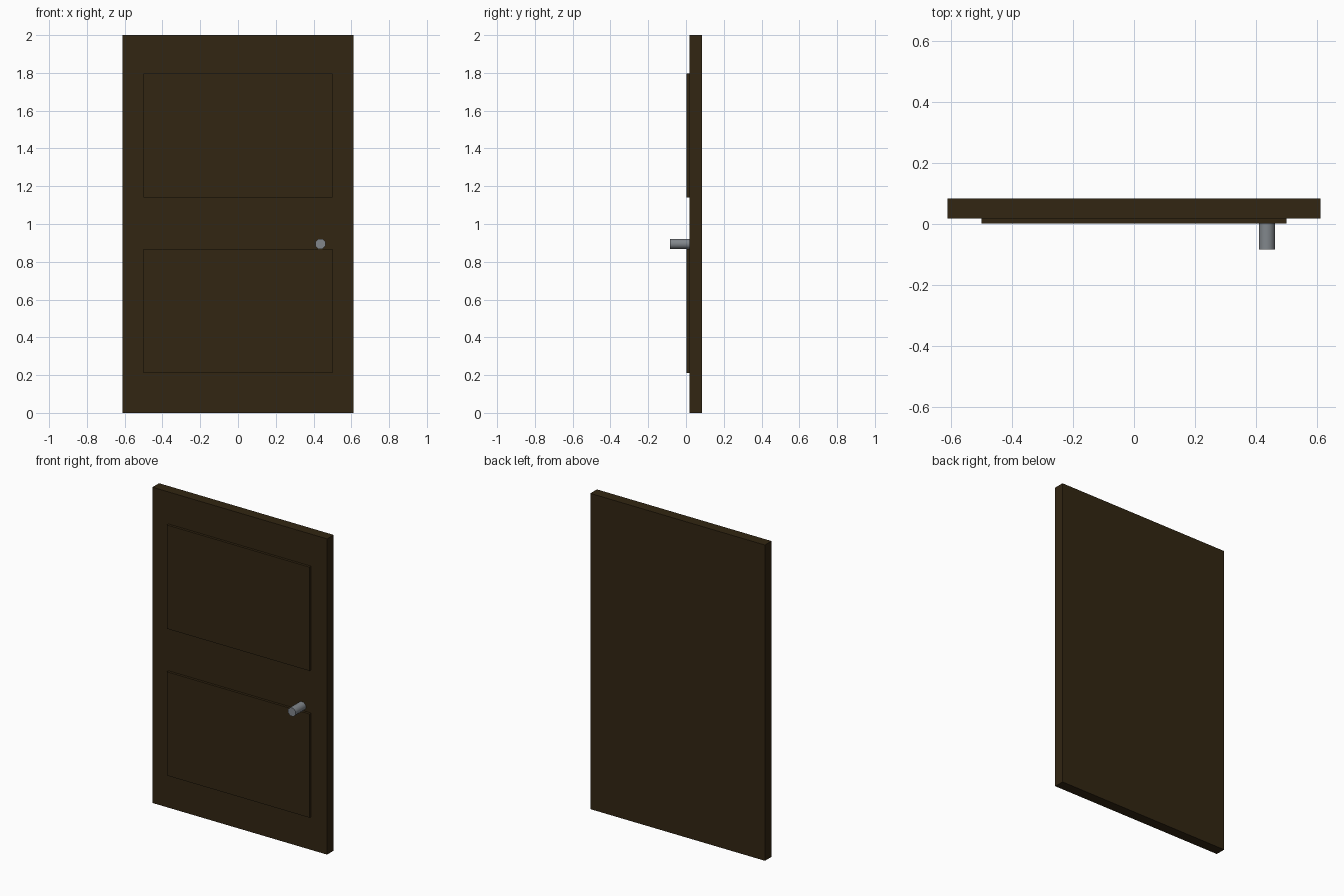
import bpy, math

if "Cube" in bpy.data.objects:
    bpy.data.objects.remove(bpy.data.objects["Cube"])


def material(name, rgb):
    m = bpy.data.materials.new(name)
    m.diffuse_color = (*rgb, 1.0)
    m.use_nodes = True
    m.node_tree.nodes["Principled BSDF"].inputs["Base Color"].default_value = m.diffuse_color
    return m


wood = material("dark_wood", (0.032, 0.019, 0.006))
metal = material("grey_metal", (0.22, 0.24, 0.26))


def box(name, x0, x1, y0, y1, z0, z1, mat):
    bpy.ops.mesh.primitive_cube_add(
        size=1, location=((x0 + x1) / 2, (y0 + y1) / 2, (z0 + z1) / 2))
    ob = bpy.context.object
    ob.name = name
    ob.scale = (x1 - x0, y1 - y0, z1 - z0)
    bpy.ops.object.transform_apply(location=False, rotation=False, scale=True)
    ob.data.materials.append(mat)
    return ob


# Door slab
box("door_slab", -0.612, 0.612, 0.018, 0.084, 0.0, 2.0, wood)

# Two raised panels on the front
for name, z0 in (("lower_panel", 0.21), ("upper_panel", 1.14)):
    box(name, -0.5, 0.5, 0.002, 0.02, z0, z0 + 0.657, wood)

# Eight-sided door knob
bpy.ops.mesh.primitive_cylinder_add(
    vertices=8, radius=0.0285, depth=0.102,
    location=(0.436, -0.033, 0.895), rotation=(math.pi / 2, 0, 0))
knob = bpy.context.object
knob.name = "door_knob"
for v in knob.data.vertices:  # turn so that flats face up and sideways
    x, y = v.co.x, v.co.y
    c, s = math.cos(math.pi / 8), math.sin(math.pi / 8)
    v.co.x, v.co.y = x * c - y * s, x * s + y * c
knob.data.materials.append(metal)
bpy.ops.object.shade_smooth_by_angle(angle=math.radians(50))
